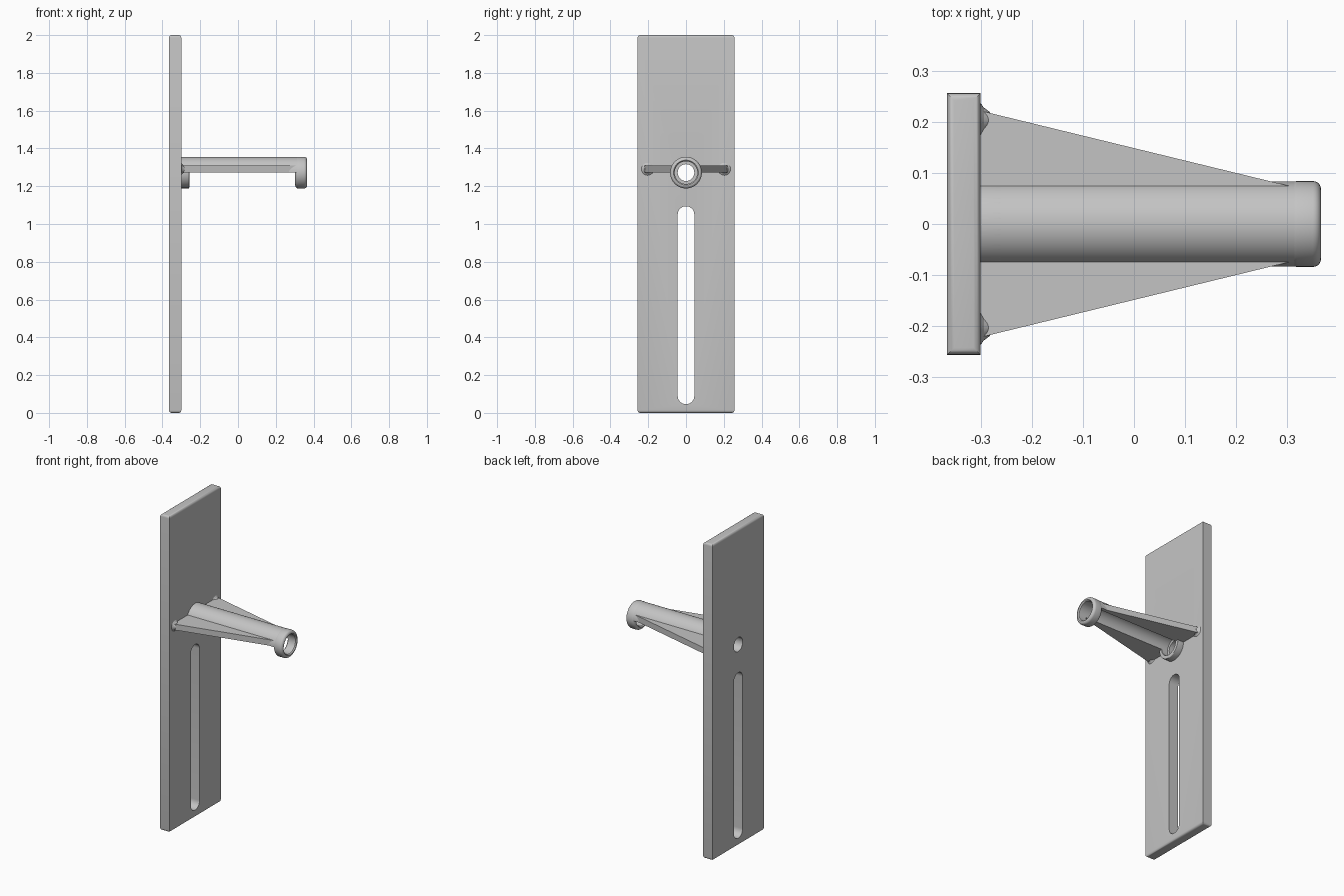
import bpy, bmesh
from math import sin, cos, pi, radians

cube = bpy.data.objects.get("Cube")
if cube:
    bpy.data.objects.remove(cube)

grey = bpy.data.materials.new("plain grey")
grey.use_nodes = True
grey.diffuse_color = (0.55, 0.55, 0.55, 1)
grey.node_tree.nodes["Principled BSDF"].inputs["Base Color"].default_value = grey.diffuse_color

BACK, FACE, TIP = -0.366, -0.30, 0.366   # plate back, plate front, arm end
AXIS = 1.272                             # height of the arm's axis
OUTER, INNER = 0.083, 0.06


def finish(name, bm):
    bmesh.ops.recalc_face_normals(bm, faces=bm.faces)
    mesh = bpy.data.meshes.new(name)
    bm.to_mesh(mesh)
    bm.free()
    mesh.materials.append(grey)
    ob = bpy.data.objects.new(name, mesh)
    bpy.context.collection.objects.link(ob)
    return ob


def activate(ob):
    bpy.ops.object.select_all(action="DESELECT")
    ob.select_set(True)
    bpy.context.view_layer.objects.active = ob


def smooth(ob):
    activate(ob)
    bpy.ops.object.shade_smooth_by_angle(angle=radians(35))


def prism(name, start, end):
    """Solid between two matching outlines."""
    bm = bmesh.new()
    a = [bm.verts.new(p) for p in start]
    b = [bm.verts.new(p) for p in end]
    bm.faces.new(a)
    bm.faces.new(b)
    for i in range(len(a)):
        j = (i + 1) % len(a)
        bm.faces.new((a[i], a[j], b[j], b[i]))
    return finish(name, bm)


def sweep(name, profile, angle, steps):
    """Turn an (x, radius) outline about the arm's axis."""
    bm = bmesh.new()
    full = angle > 6
    count = steps if full else steps + 1
    rows = []
    for i in range(count):
        t = angle * i / steps
        rows.append([bm.verts.new((x, r * cos(t), AXIS + r * sin(t))) for x, r in profile])
    n = len(profile)
    for i in range(steps):
        a, b = rows[i], rows[(i + 1) % count]
        for k in range(n):
            m = (k + 1) % n
            bm.faces.new((a[k], a[m], b[m], b[k]))
    if not full:
        bm.faces.new(rows[0])
        bm.faces.new(rows[-1])
    ob = finish(name, bm)
    smooth(ob)
    return ob


def slot(z_low, z_high, r, x):
    """Upright round-ended outline in the plane at x."""
    pts = []
    for centre, turn in ((z_high, 0), (z_low, pi)):
        for i in range(17):
            t = turn + pi * i / 16
            pts.append((x, r * cos(t), centre + r * sin(t)))
    return pts


def rounded(x0, x1, r_in, r_out, c_out, c_in):
    """Ring section with rounded outer corners and eased inner corners."""
    pts = [(x0 + c_in, r_in), (x1 - c_in, r_in), (x1, r_in + c_in)]
    for i in range(6):
        t = pi / 2 * i / 5
        pts.append((x1 - c_out + c_out * cos(t), r_out - c_out + c_out * sin(t)))
    for i in range(6):
        t = pi / 2 * (1 + i / 5)
        pts.append((x0 + c_out + c_out * cos(t), r_out - c_out + c_out * sin(t)))
    return pts + [(x0, r_in + c_in)]


# Back plate with rounded top and bottom rims
bm = bmesh.new()
bmesh.ops.create_cube(bm, size=1)
for v in bm.verts:
    v.co.x = (BACK + FACE) / 2 + v.co.x * (FACE - BACK)
    v.co.y *= 0.512
    v.co.z = (v.co.z + 0.5) * 2
rims = [e for e in bm.edges if abs(e.verts[0].co.z - e.verts[1].co.z) < 0.01]
bmesh.ops.bevel(bm, geom=rims, offset=0.014, segments=4, profile=0.5, affect="EDGES")
plate = finish("back_plate", bm)

# Long slot and screw hole through the plate
for low, high in ((0.09, 1.05), (AXIS - 0.0005, AXIS + 0.0005)):
    cutter = prism("cutter", slot(low, high, 0.044, BACK - 0.1), slot(low, high, 0.044, FACE + 0.1))
    cutter.hide_render = True
    mod = plate.modifiers.new("opening", "BOOLEAN")
    mod.operation = "DIFFERENCE"
    mod.solver = "EXACT"
    mod.object = cutter
    activate(plate)
    bpy.ops.object.modifier_apply(modifier=mod.name)
    bpy.data.objects.remove(cutter)
smooth(plate)

# Half-pipe arm, open underneath, with a ring at each end
sweep("arm_channel", [(FACE - 0.01, INNER), (0.34, INNER), (0.34, OUTER), (FACE - 0.01, OUTER)], pi, 32)
sweep("root_ring", rounded(FACE - 0.005, -0.258, INNER, OUTER, 0.004, 0.002), 2 * pi, 48)
sweep("end_ring", rounded(0.303, TIP, INNER, OUTER + 0.001, 0.016, 0.006), 2 * pi, 48)

# Tapered side fins with small flared roots against the plate
for side, s in (("left", 1), ("right", -1)):
    outline = [(FACE - 0.01, 0.066), (0.31, 0.066), (0.31, 0.073), (FACE - 0.01, 0.224)]
    prism(side + "_fin",
          [(x, s * y, AXIS) for x, y in outline],
          [(x, s * y, AXIS + 0.037) for x, y in outline])
    circles = []
    for x, r in ((FACE - 0.002, 0.036), (FACE + 0.006, 0.025), (FACE + 0.018, 0.016)):
        circles.append([(x, s * 0.203 + r * cos(2 * pi * i / 24),
                         AXIS + 0.019 + r * sin(2 * pi * i / 24)) for i in range(24)])
    for part, (a, b) in zip(("base", "neck"), zip(circles, circles[1:])):
        smooth(prism(f"{side}_fin_root_{part}", a, b))
